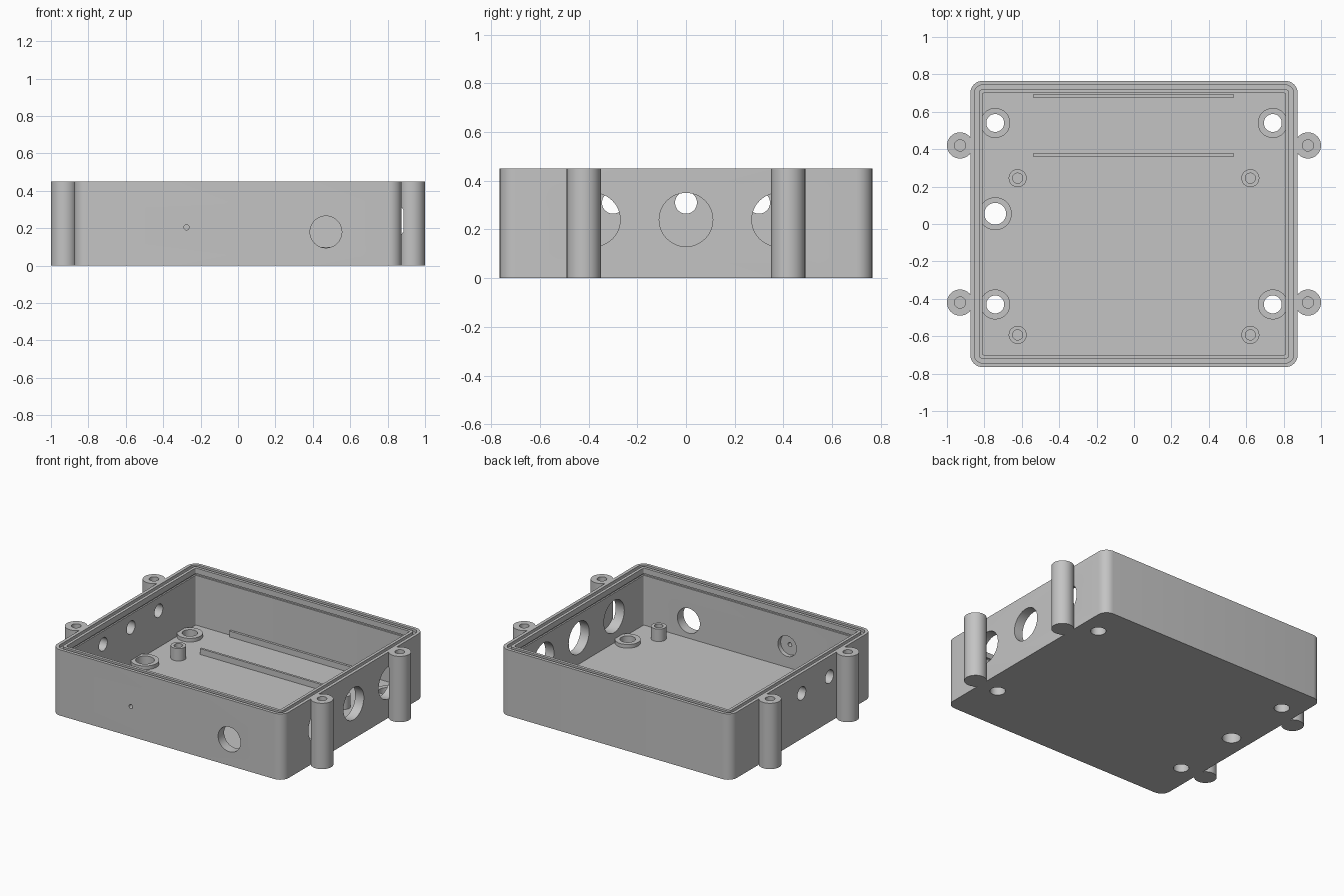
import bpy, bmesh, math
from mathutils import Vector, Matrix

cube = bpy.data.objects.get("Cube")
if cube:
    bpy.data.objects.remove(cube, do_unlink=True)

grey = bpy.data.materials.new("plain_grey")
grey.use_nodes = True
grey.diffuse_color = (0.55, 0.55, 0.55, 1)
grey.node_tree.nodes["Principled BSDF"].inputs["Base Color"].default_value = (0.55, 0.55, 0.55, 1)

HALF_X, HALF_Y, HEIGHT, FLOOR, WALL = 0.875, 0.765, 0.45, 0.06, 0.065


def make(name, bm):
    bmesh.ops.recalc_face_normals(bm, faces=bm.faces)
    mesh = bpy.data.meshes.new(name)
    bm.to_mesh(mesh)
    bm.free()
    obj = bpy.data.objects.new(name, mesh)
    bpy.context.collection.objects.link(obj)
    mesh.materials.append(grey)
    return obj


def loft(name, loops, cap=True, closed=False):
    """Skin a list of equally long point loops."""
    bm = bmesh.new()
    rings = [[bm.verts.new(p) for p in loop] for loop in loops]
    pairs = list(zip(rings, rings[1:]))
    if closed:
        pairs.append((rings[-1], rings[0]))
    for a, b in pairs:
        n = len(a)
        for i in range(n):
            j = (i + 1) % n
            bm.faces.new((a[i], a[j], b[j], b[i]))
    if cap and not closed:
        bm.faces.new(rings[0])
        bm.faces.new(rings[-1])
    return make(name, bm)


def rounded_loop(inset, z, steps=8):
    r = max(0.065 - inset, 0.008)
    cx, cy = HALF_X - inset - r, HALF_Y - inset - r
    pts = []
    for k, (sx, sy) in enumerate(((1, 1), (-1, 1), (-1, -1), (1, -1))):
        for i in range(steps + 1):
            a = math.pi / 2 * (k + i / steps)
            pts.append((sx * cx + r * math.cos(a), sy * cy + r * math.sin(a), z))
    return pts


def turned(name, x, y, profile, closed=False, sides=48):
    """Turn a (radius, z) profile about a vertical axis."""
    loops = [[(x + r * math.cos(math.tau * i / sides), y + r * math.sin(math.tau * i / sides), z)
              for i in range(sides)] for r, z in profile]
    return loft(name, loops, closed=closed)


def box(name, lo, hi):
    bm = bmesh.new()
    lo, hi = Vector(lo), Vector(hi)
    bmesh.ops.create_cube(bm, size=1, matrix=Matrix.Translation((lo + hi) / 2)
                          @ Matrix.Diagonal((*(hi - lo), 1)))
    return make(name, bm)


def drill(axis, start, end, centre, radius):
    """Cylinder cutter along an axis, centre gives the other two coordinates."""
    rot = {"X": Matrix.Rotation(math.pi / 2, 4, "Y"),
           "Y": Matrix.Rotation(math.pi / 2, 4, "X"), "Z": Matrix()}[axis]
    loc = list(centre)
    loc.insert("XYZ".index(axis), (start + end) / 2)
    bm = bmesh.new()
    bmesh.ops.create_cone(bm, cap_ends=True, segments=48, radius1=radius, radius2=radius,
                          depth=abs(end - start), matrix=Matrix.Translation(loc) @ rot)
    obj = make("cutter", bm)
    obj.hide_render = True
    return obj


def cut(obj, cutters):
    bpy.context.view_layer.objects.active = obj
    for c in cutters:
        mod = obj.modifiers.new("hole", "BOOLEAN")
        mod.operation, mod.solver, mod.object = "DIFFERENCE", "EXACT", c
        bpy.ops.object.modifier_apply(modifier=mod.name)


# Tray with grooved rim and a fine groove inside the wall
profile = [(0, 0), (0, HEIGHT), (0.022, HEIGHT), (0.022, 0.43), (0.045, 0.43), (0.045, HEIGHT),
           (WALL, HEIGHT), (WALL, 0.412), (WALL + -0.01, 0.412), (WALL - 0.01, 0.40),
           (WALL, 0.40), (WALL, FLOOR)]
tray = loft("tray", [rounded_loop(i, z) for i, z in profile])
parts = [tray]

# Holes in the left wall, the right wall and the front wall
big_holes = [drill("X", 0.75, 0.885, (y, 0.24), 0.11) for y in (-0.38, 0, 0.38)]
cutters = big_holes + [drill("X", -0.882, -0.75, (y, 0.31), 0.045) for y in (-0.3, 0, 0.3)]
cutters += [drill("Y", -0.85, -0.6, (0.47, 0.18), 0.085),
            drill("Y", -0.73, -0.6, (-0.275, 0.205), 0.07),
            drill("Y", -0.85, -0.6, (-0.275, 0.205), 0.014)]

# Raised rings round the floor holes
for x, y, hole, outer in ((-0.742, 0.54, 0.048, 0.08), (0.742, 0.54, 0.048, 0.08),
                          (-0.742, -0.43, 0.048, 0.08), (0.742, -0.43, 0.048, 0.08),
                          (-0.742, 0.055, 0.058, 0.088)):
    cutters.append(drill("Z", -0.1, 0.2, (x, y), hole))
    z0, z1 = FLOOR - 0.01, 0.085
    outer = min(outer, HALF_X - WALL - abs(x) + 0.03)
    parts.append(turned("floor_ring", x, y, [(outer, z0), (outer, z1), (hole, z1), (hole, z0)], closed=True))
cut(tray, cutters)

for side in (-1, 1):
    # Hollow pegs on the floor
    for y in (0.245, -0.593):
        parts.append(turned("peg", side * 0.622, y, [(0.048, FLOOR - 0.01), (0.048, 0.145),
                                                     (0.027, 0.145), (0.027, FLOOR + 0.005)]))
    # Screw posts outside the walls, with webs
    for y in (0.42, -0.42):
        post = turned("screw_post", side * 0.93, y, [(0.07, 0), (0.07, HEIGHT),
                                                     (0.03, HEIGHT), (0.03, 0.2)])
        xs = sorted((side * 0.862, side * 0.89))
        web = box("post_web", (xs[0], y - 0.035, 0), (xs[1], y + 0.035, HEIGHT))
        if side > 0:
            cut(post, big_holes)
            cut(web, big_holes)
        parts += [post, web]

# Thin rails on the floor
for y in (0.37, 0.685):
    parts.append(box("floor_rail", (-0.54, y - 0.008, FLOOR - 0.01), (0.535, y + 0.008, 0.1)))

for c in cutters:
    bpy.data.objects.remove(c, do_unlink=True)

# Smooth the round surfaces
bpy.ops.object.select_all(action="DESELECT")
for p in parts:
    p.select_set(True)
bpy.context.view_layer.objects.active = tray
bpy.ops.object.shade_smooth_by_angle(angle=math.radians(30))
